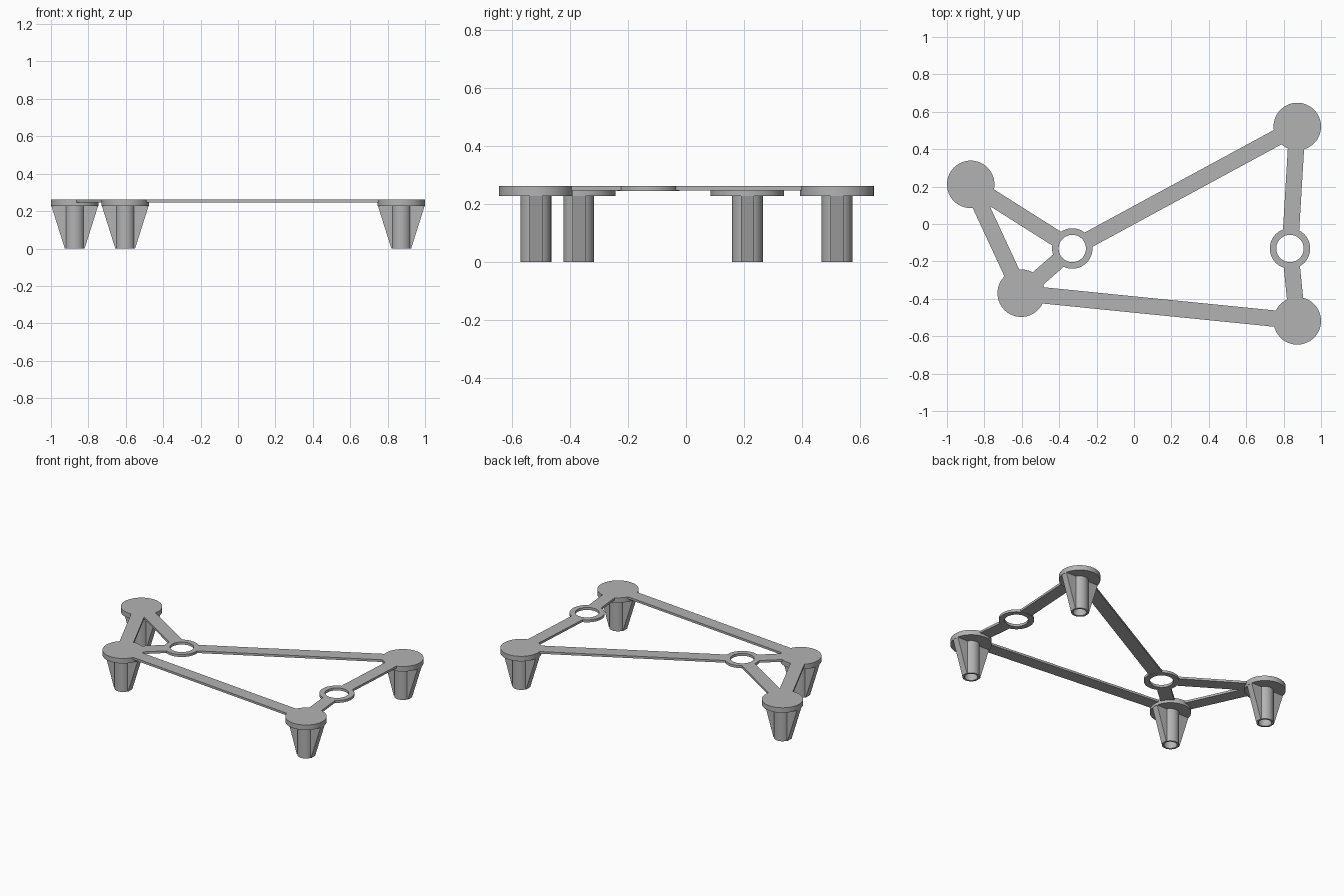
import bpy
import bmesh
from math import radians
from mathutils import Vector

cube = bpy.data.objects.get("Cube")
if cube:
    bpy.data.objects.remove(cube, do_unlink=True)

TOP = 0.262
DISC_Z, RING_Z, BAR_Z = 0.228, 0.245, 0.247
DISC_R, POST_R, BORE_R = 0.127, 0.053, 0.041
RING_R, HOLE_R = 0.108, 0.073
RIB_W, BAR_W = 0.045, 0.087
SIDES = 64

grey = bpy.data.materials.new("plain grey")
grey.use_nodes = True
grey.diffuse_color = (0.45, 0.45, 0.45, 1)
grey.node_tree.nodes["Principled BSDF"].inputs["Base Color"].default_value = grey.diffuse_color


def finish(name, bm, smooth=False):
    bmesh.ops.recalc_face_normals(bm, faces=bm.faces)
    mesh = bpy.data.meshes.new(name)
    bm.to_mesh(mesh)
    bm.free()
    mesh.materials.append(grey)
    obj = bpy.data.objects.new(name, mesh)
    bpy.context.collection.objects.link(obj)
    if smooth:
        bpy.ops.object.select_all(action="DESELECT")
        obj.select_set(True)
        bpy.context.view_layer.objects.active = obj
        bpy.ops.object.shade_smooth_by_angle(angle=radians(30))
    return obj


def lathe(name, centre, profile):
    """Revolve a closed or axis-to-axis outline of (radius, height) points."""
    bm = bmesh.new()
    verts = [bm.verts.new((r, 0, z)) for r, z in profile]
    edges = [bm.edges.new(pair) for pair in zip(verts, verts[1:])]
    bmesh.ops.spin(bm, geom=verts + edges, cent=(0, 0, 0), axis=(0, 0, 1),
                   angle=radians(360), steps=SIDES)
    bmesh.ops.remove_doubles(bm, verts=bm.verts, dist=0.0001)
    bmesh.ops.translate(bm, verts=bm.verts, vec=(*centre, 0))
    return finish(name, bm, True)


def prism(name, outline, offset):
    """Extrude a flat outline along an offset."""
    bm = bmesh.new()
    face = bm.faces.new([bm.verts.new(p) for p in outline])
    out = bmesh.ops.extrude_face_region(bm, geom=[face])
    moved = [v for v in out["geom"] if isinstance(v, bmesh.types.BMVert)]
    bmesh.ops.translate(bm, verts=moved, vec=offset)
    # Close the starting side if the extrusion removed it
    loose = [e for e in bm.edges if e.is_boundary]
    if loose:
        bmesh.ops.holes_fill(bm, edges=loose)
    return finish(name, bm)


feet = {
    "back_right": Vector((-0.873, 0.212)),
    "front_right": Vector((-0.603, -0.370)),
    "back_left": Vector((0.873, 0.521)),
    "front_left": Vector((0.873, -0.518)),
}
rings = {
    "inner_ring": Vector((-0.330, -0.131)),
    "side_ring": Vector((0.834, -0.131)),
}

# Feet: cap disc, hollow post and two tapering ribs
for side, c in feet.items():
    lathe(side + "_cap", c, [(0, DISC_Z), (DISC_R, DISC_Z), (DISC_R, TOP), (0, TOP)])
    lathe(side + "_post", c, [(BORE_R, DISC_Z), (BORE_R, 0), (POST_R, 0), (POST_R, DISC_Z)])
    for label, s in (("left", 1), ("right", -1)):
        inner = POST_R - 0.008
        shape = [(inner, 0), (POST_R, 0), (DISC_R - 0.002, DISC_Z), (inner, DISC_Z)]
        prism(f"{side}_{label}_rib",
              [(c.x + s * x, c.y - RIB_W / 2, z) for x, z in shape], (0, RIB_W, 0))

# Open mounting rings
for name, c in rings.items():
    lathe(name, c, [(HOLE_R, RING_Z), (RING_R, RING_Z), (RING_R, TOP),
                    (HOLE_R, TOP), (HOLE_R, RING_Z)])

# Flat bars, each trimmed just inside the round part it meets
nodes = {**feet, **rings}
links = [
    ("back_right", "front_right"), ("back_right", "inner_ring"),
    ("front_right", "inner_ring"), ("front_right", "front_left"),
    ("back_left", "inner_ring"), ("back_left", "side_ring"),
    ("front_left", "side_ring"),
]
for a, b in links:
    along = (nodes[b] - nodes[a]).normalized()
    across = Vector((-along.y, along.x)) * BAR_W / 2
    trim = lambda n: 0.088 if n in rings else 0.115
    p = nodes[a] + along * trim(a)
    q = nodes[b] - along * trim(b)
    prism(f"bar_{a}_to_{b}",
          [(*v, BAR_Z) for v in (p - across, q - across, q + across, p + across)],
          (0, 0, TOP - BAR_Z))
